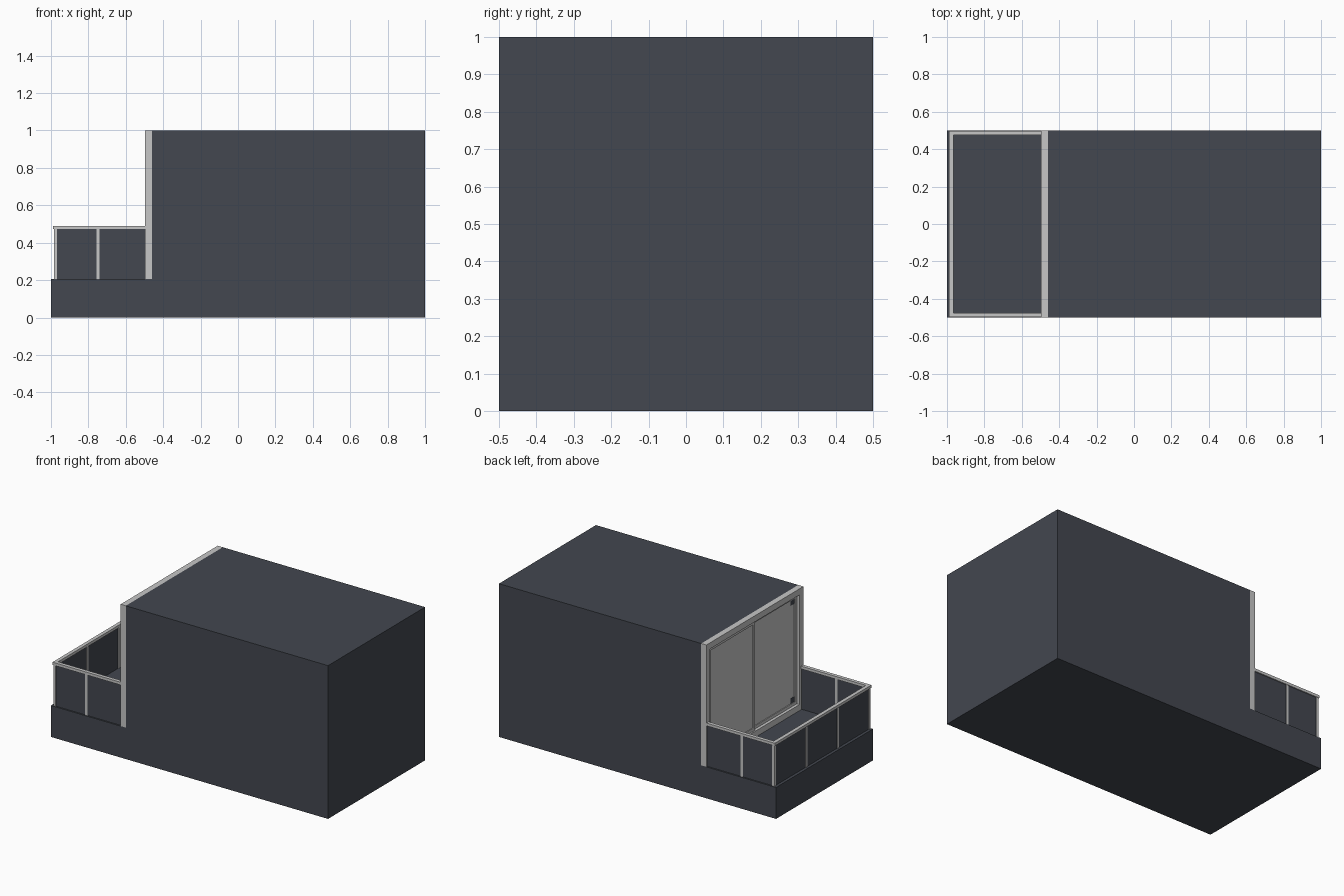
import bpy

if "Cube" in bpy.data.objects:
    bpy.data.objects.remove(bpy.data.objects["Cube"])


def material(name, rgb):
    m = bpy.data.materials.new(name)
    m.diffuse_color = (*rgb, 1)
    m.use_nodes = True
    m.node_tree.nodes["Principled BSDF"].inputs["Base Color"].default_value = m.diffuse_color
    return m


DARK = material("dark slate", (0.056, 0.063, 0.079))
LIGHT = material("light grey", (0.57, 0.57, 0.57))


def mesh_object(name, verts, faces, mat):
    me = bpy.data.meshes.new(name)
    me.from_pydata(verts, [], faces)
    me.materials.append(mat)
    ob = bpy.data.objects.new(name, me)
    bpy.context.collection.objects.link(ob)
    return ob


def box(name, x, y, z, mat):
    verts = [(a, b, c) for a in x for b in y for c in z]
    faces = [(0, 1, 3, 2), (4, 6, 7, 5), (0, 4, 5, 1),
             (2, 3, 7, 6), (0, 2, 6, 4), (1, 5, 7, 3)]
    return mesh_object(name, verts, faces, mat)


def frame(name, x, y, z, w, mat):
    """Rectangular ring in the yz plane, w wide, with thickness along x."""
    outer = [(y[0], z[0]), (y[1], z[0]), (y[1], z[1]), (y[0], z[1])]
    inner = [(y[0] + w, z[0] + w), (y[1] - w, z[0] + w),
             (y[1] - w, z[1] - w), (y[0] + w, z[1] - w)]
    verts = [(a, *p) for a in x for p in outer + inner]
    faces = []
    for i in range(4):
        j = (i + 1) % 4
        faces += [(i, 4 + i, 4 + j, j), (8 + i, 8 + j, 12 + j, 12 + i),
                  (i, j, 8 + j, 8 + i), (4 + i, 12 + i, 12 + j, 4 + j)]
    return mesh_object(name, verts, faces, mat)


# Building block: one L profile pulled along y
profile = [(-1, 0), (1, 0), (1, 1), (-0.46, 1), (-0.46, 0.205), (-1, 0.205)]
n = len(profile)
verts = [(x, y, z) for y in (-0.5, 0.5) for x, z in profile]
faces = [tuple(range(n)), tuple(range(2 * n - 1, n - 1, -1))]
faces += [(i, i + n, (i + 1) % n + n, (i + 1) % n) for i in range(n)]
mesh_object("room_block", verts, faces, DARK)

# Sliding door: outer frame, two sashes and their panes
frame("door_frame", (-0.497, -0.46), (-0.5, 0.5), (0.205, 1.0), 0.04, LIGHT)
for name, x, y in (("left", -0.488, (-0.015, 0.46)), ("right", -0.478, (-0.46, 0.015))):
    frame(name + "_sash", (x, x + 0.014), y, (0.245, 0.96), 0.02, LIGHT)
    box(name + "_pane", (x + 0.005, x + 0.009), (y[0] + 0.02, y[1] - 0.02),
        (0.265, 0.94), LIGHT)
# Small dark corner plates on the right pane
for name, z in (("upper", (0.905, 0.94)), ("lower", (0.265, 0.3))):
    box(name + "_corner_plate", (-0.4745, -0.473), (-0.44, -0.4), z, DARK)

# Railing along the two sides
for name, s in (("front", -1), ("back", 1)):
    box(name + "_rail", (-0.99, -0.497), sorted((s * 0.475, s * 0.498)), (0.472, 0.49), LIGHT)
    box(name + "_panel", (-0.972, -0.497), sorted((s * 0.483, s * 0.491)), (0.205, 0.472), DARK)
    for i, x in enumerate((-0.985, -0.757)):
        box(f"{name}_post_{i}", (x, x + 0.016), sorted((s * 0.479, s * 0.495)),
            (0.205, 0.472), LIGHT)

# Railing across the end
box("end_rail", (-0.99, -0.966), (-0.475, 0.475), (0.472, 0.49), LIGHT)
box("end_panel", (-0.981, -0.973), (-0.483, 0.483), (0.205, 0.472), DARK)
for i, y in enumerate((-0.163, 0.163)):
    box(f"end_post_{i}", (-0.985, -0.969), (y - 0.008, y + 0.008), (0.205, 0.472), LIGHT)
